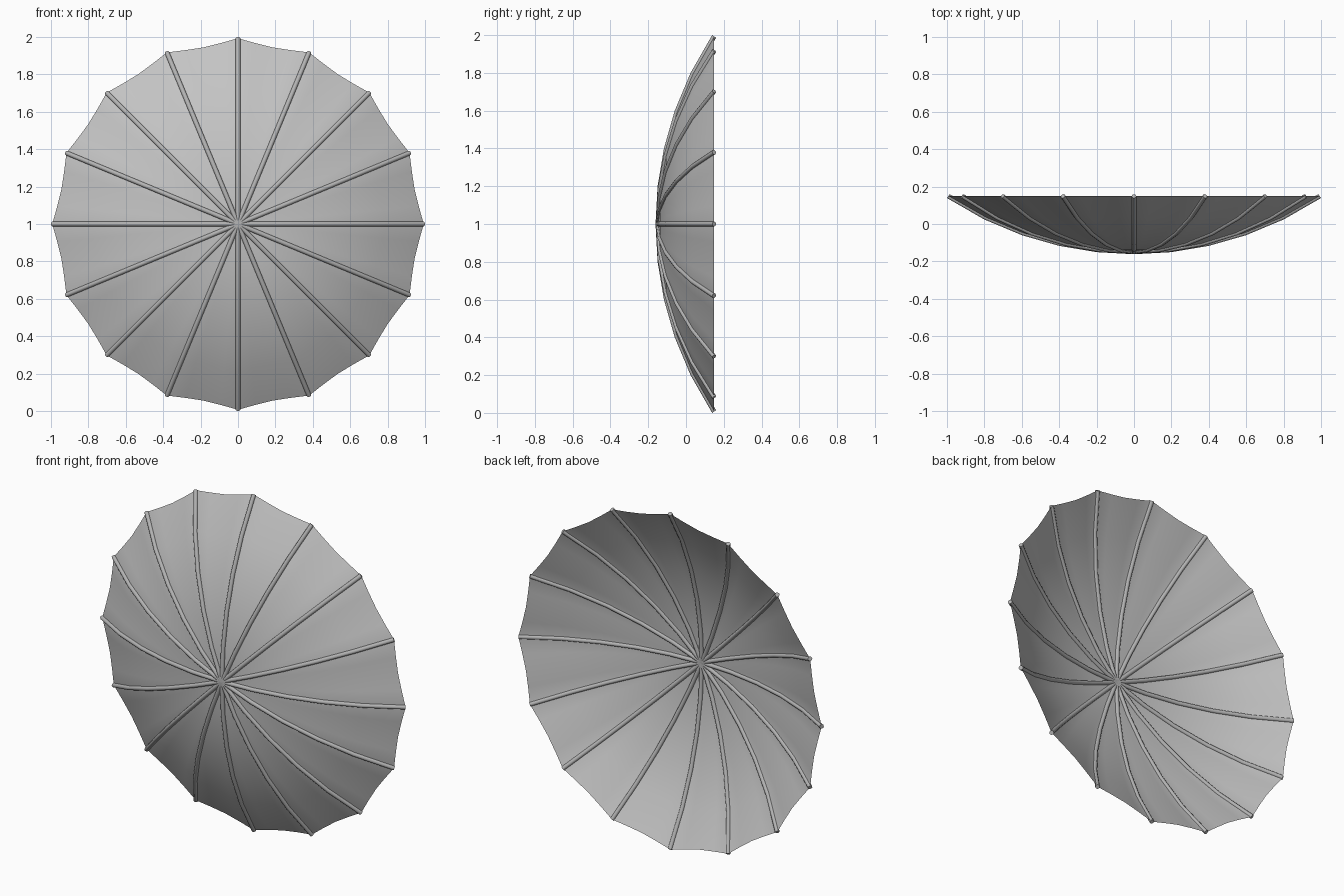
import bpy, bmesh, math
from mathutils import Vector

if "Cube" in bpy.data.objects:
    bpy.data.objects.remove(bpy.data.objects["Cube"])

RIBS, SUB, RINGS = 16, 4, 5      # ribs, panel subdivisions, rings from hub to rim
R, DEPTH, TUBE = 0.993, 0.298, 0.0125
SPH = (R * R + DEPTH * DEPTH) / (2 * DEPTH)   # radius of the sphere the cap is cut from


def material(name, v):
    m = bpy.data.materials.new(name)
    m.diffuse_color = (v, v, v, 1)
    m.use_nodes = True
    m.node_tree.nodes["Principled BSDF"].inputs["Base Color"].default_value = m.diffuse_color
    return m


def profile(r):
    """Depth (y) of the dome at radius r; hub points to the front (-y)."""
    return -DEPTH / 2 + SPH - math.sqrt(SPH * SPH - r * r)


def point(r, ang, pull=1.0):
    return Vector((r * pull * math.cos(ang), profile(r), 1 + r * pull * math.sin(ang)))


def make_object(name, bm, mat, angle):
    me = bpy.data.meshes.new(name)
    bm.to_mesh(me)
    bm.free()
    me.materials.append(mat)
    ob = bpy.data.objects.new(name, me)
    bpy.context.collection.objects.link(ob)
    bpy.ops.object.select_all(action='DESELECT')
    ob.select_set(True)
    bpy.context.view_layer.objects.active = ob
    bpy.ops.object.shade_smooth_by_angle(angle=math.radians(angle))
    return ob


fabric = material("light_grey_fabric", 0.55)
metal = material("mid_grey_rib", 0.45)

# Canopy: shallow dome whose edge is pulled in between the ribs
bm = bmesh.new()
hub = bm.verts.new(point(0, 0))
n = RIBS * SUB
rings = []
for k in range(1, RINGS + 1):
    ring = []
    for i in range(n):
        pull = 1 - 0.031 * math.sin(math.pi * (i % SUB) / SUB)
        ring.append(bm.verts.new(point(R * k / RINGS, 2 * math.pi * i / n, pull)))
    rings.append(ring)
for i in range(n):
    j = (i + 1) % n
    bm.faces.new((hub, rings[0][i], rings[0][j]))
    for a, b in zip(rings, rings[1:]):
        bm.faces.new((a[i], b[i], b[j], a[j]))
bmesh.ops.recalc_face_normals(bm, faces=bm.faces)
make_object("canopy", bm, fabric, 40)

# Ribs: thin curved tubes from the hub to the rim tips
SIDES = 8
for q in range(RIBS):
    ang = 2 * math.pi * q / RIBS
    side = Vector((-math.sin(ang), 0, math.cos(ang)))
    bm = bmesh.new()
    loops = []
    for k in range(RINGS + 1):
        r = R * k / RINGS
        slope = math.asin(r / SPH)
        out = Vector((math.cos(ang), 0, math.sin(ang)))
        normal = out * math.sin(slope) - Vector((0, 1, 0)) * math.cos(slope)
        c = point(r, ang)
        loops.append([bm.verts.new(c + TUBE * (side * math.cos(t) + normal * math.sin(t)))
                      for t in (2 * math.pi * s / SIDES for s in range(SIDES))])
    for a, b in zip(loops, loops[1:]):
        for s in range(SIDES):
            u = (s + 1) % SIDES
            bm.faces.new((a[s], a[u], b[u], b[s]))
    bm.faces.new(loops[0])
    bm.faces.new(loops[-1])
    bmesh.ops.recalc_face_normals(bm, faces=bm.faces)
    make_object("rib_%02d" % (q + 1), bm, metal, 50)
